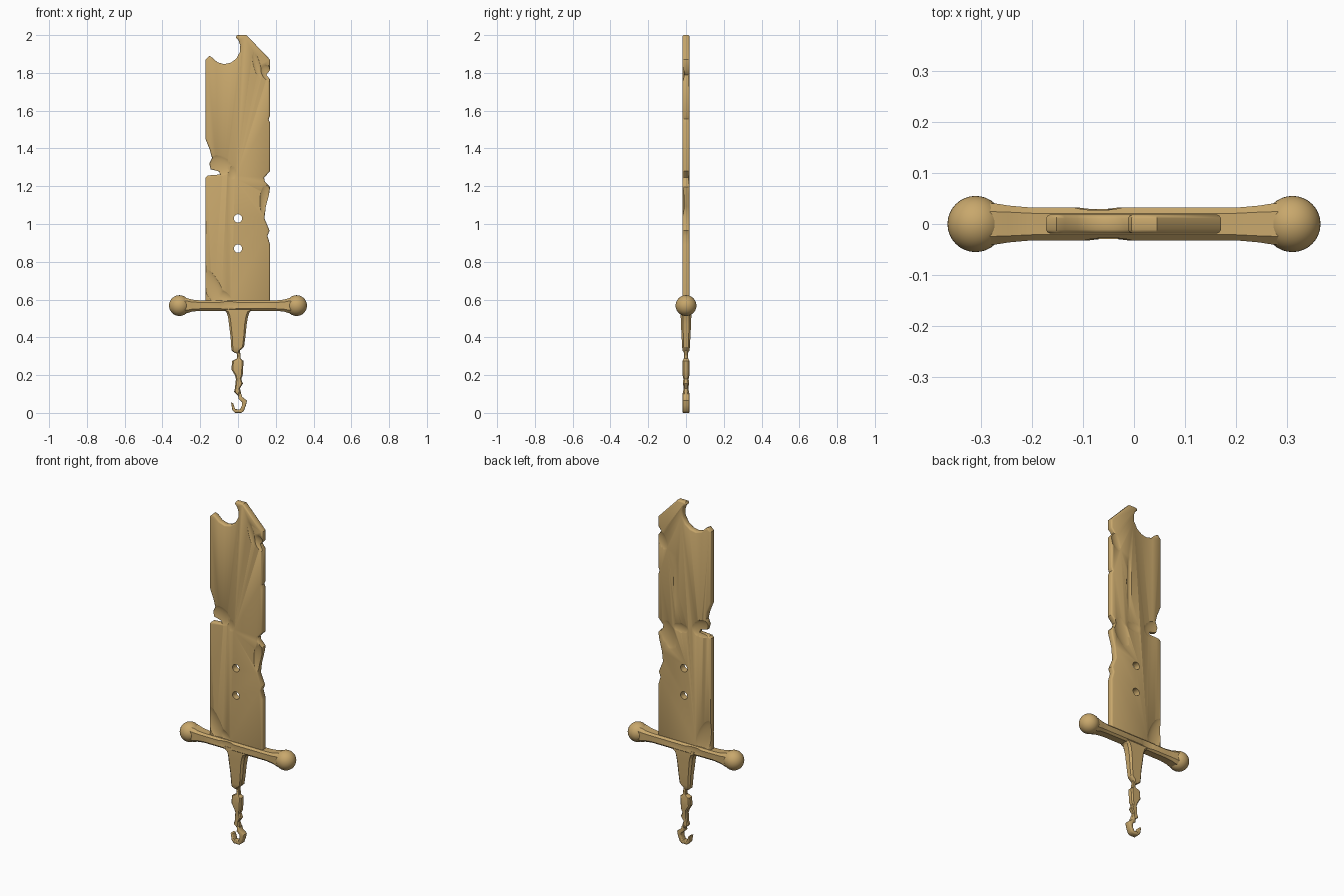
import bpy, bmesh, math
from mathutils import Vector

if "Cube" in bpy.data.objects:
    bpy.data.objects.remove(bpy.data.objects["Cube"])

metal = bpy.data.materials.new("tan_metal")
metal.diffuse_color = (0.58, 0.39, 0.15, 1)
metal.use_nodes = True
metal.node_tree.nodes["Principled BSDF"].inputs["Base Color"].default_value = metal.diffuse_color


def make_object(name, bm):
    bmesh.ops.recalc_face_normals(bm, faces=bm.faces[:])
    mesh = bpy.data.meshes.new(name)
    bm.to_mesh(mesh)
    bm.free()
    obj = bpy.data.objects.new(name, mesh)
    bpy.context.collection.objects.link(obj)
    mesh.materials.append(metal)
    return obj


def skin(bm, rings):
    """Bridge equal-length vertex rings and cap both ends."""
    rings = [[bm.verts.new(p) for p in r] for r in rings]
    n = len(rings[0])
    for a, b in zip(rings, rings[1:]):
        for i in range(n):
            j = (i + 1) % n
            bm.faces.new((a[i], a[j], b[j], b[i]))
    bm.faces.new(rings[0])
    bm.faces.new(rings[-1])


def slab(name, outline, t, edge):
    """Extrude an x-z outline through y with rounded rims."""
    pts = [Vector(p) for p in outline]
    n = len(pts)
    area = sum(pts[i].x * pts[(i + 1) % n].y - pts[(i + 1) % n].x * pts[i].y for i in range(n))
    if area < 0:
        pts.reverse()
    normals = []
    for i in range(n):
        d1 = (pts[i] - pts[i - 1]).normalized()
        d2 = (pts[(i + 1) % n] - pts[i]).normalized()
        n1, n2 = Vector((-d1.y, d1.x)), Vector((-d2.y, d2.x))
        normals.append((n1 + n2) / max(1 + n1.dot(n2), 0.6))
    steps = [(t, edge), (t - edge * 0.35, edge * 0.35), (t - edge, 0)]
    levels = [(-y, k) for y, k in steps] + list(reversed(steps))
    bm = bmesh.new()
    skin(bm, [[(p.x + m.x * k, y, p.y + m.y * k) for p, m in zip(pts, normals)] for y, k in levels])
    return make_object(name, bm)


def loft(name, sections, along="z"):
    """Chamfered rectangular sections: (position, centre, half width, half depth)."""
    rings = []
    for pos, c, w, d in sections:
        k = 0.4 * min(w, d)
        ring = [(w, k - d), (w, d - k), (w - k, d), (k - w, d),
                (-w, d - k), (-w, k - d), (k - w, -d), (w - k, -d)]
        rings.append([(c + u, v, pos) if along == "z" else (pos, v, c + u) for u, v in ring])
    bm = bmesh.new()
    skin(bm, rings)
    return make_object(name, bm)


def cut(obj, cutter):
    cutter.hide_render = True
    mod = obj.modifiers.new("cut", 'BOOLEAN')
    mod.operation = 'DIFFERENCE'
    mod.solver = 'EXACT'
    mod.object = cutter
    bpy.context.view_layer.objects.active = obj
    bpy.ops.object.modifier_apply(modifier=mod.name)
    bpy.data.objects.remove(cutter, do_unlink=True)


def ellipsoid(name, loc, scale, tilt=0, u=20, v=12):
    bm = bmesh.new()
    bmesh.ops.create_uvsphere(bm, u_segments=u, v_segments=v, radius=1)
    obj = make_object(name, bm)
    obj.location, obj.scale = loc, scale
    obj.rotation_euler = (0, math.radians(tilt), 0)
    return obj


# Blade with chipped edges and a round bite at the top
blade = slab("blade", [
    (-.172, .58), (-.172, 1.245), (-.16, 1.257), (-.095, 1.262), (-.10, 1.278),
    (-.145, 1.29), (-.152, 1.32), (-.138, 1.35), (-.15, 1.395), (-.172, 1.45),
    (-.172, 1.87), (-.152, 1.89), (-.135, 1.88), (-.11, 1.857), (-.075, 1.846),
    (-.04, 1.853), (-.01, 1.874), (.01, 1.91), (.012, 1.945), (.003, 1.972),
    (-.012, 1.987), (-.005, 2.0), (.045, 2.0), (.17, 1.87), (.17, 1.815),
    (.15, 1.79), (.17, 1.765), (.17, 1.575), (.162, 1.555), (.17, 1.535),
    (.17, 1.28), (.138, 1.245), (.142, 1.225), (.17, 1.195), (.165, 1.16),
    (.147, 1.09), (.14, 1.03), (.167, .965), (.156, .937), (.17, .89), (.17, .58),
], .019, .008)

# Two round holes
for z in (.87, 1.03):
    bm = bmesh.new()
    bmesh.ops.create_cone(bm, cap_ends=True, segments=20, radius1=.022, radius2=.022, depth=.2)
    hole = make_object("hole_cutter", bm)
    hole.location = (0, 0, z)
    hole.rotation_euler = (math.pi / 2, 0, 0)
    cut(blade, hole)

# Worn scoops and grooves: x, side, z, half width, half height, depth, tilt
for x, side, z, w, h, depth, tilt in [
    (-.14, -1, .67, .045, .12, .010, -30), (-.09, -1, .62, .07, .035, .007, 25),
    (-.10, -1, 1.31, .065, .055, .010, 20), (-.03, -1, 1.27, .03, .05, .005, 0),
    (.15, -1, 1.12, .035, .09, .010, 0), (.10, -1, 1.84, .022, .09, .006, -15),
    (.155, -1, 1.80, .03, .05, .010, -30),
    (-.14, 1, .67, .05, .11, .010, -25), (-.12, 1, 1.29, .07, .05, .011, 20),
    (.10, 1, 1.20, .05, .09, .009, 20), (.02, 1, 1.26, .06, .035, .006, 0),
    (.05, 1, 1.52, .022, .23, .005, 0), (.14, 1, 1.74, .035, .06, .008, 20),
]:
    r = .02
    cut(blade, ellipsoid("dent_cutter", (x, side * (.019 + r - depth), z), (w * 1.15, r, h * 1.15), tilt))

# Crossguard flaring into ball ends
half = [(.31, .042, .042), (.27, .04, .04), (.245, .032, .036), (.20, .0275, .032)]
guard = loft("crossguard",
             [(-x, .568, w, d) for x, w, d in half] + [(x, .568, w, d) for x, w, d in reversed(half)], "x")
for x, y in ((-.07, .046), (-.05, -.046)):
    cut(guard, ellipsoid("dent_cutter", (x, y, .575), (.07, .02, .05)))
balls = [ellipsoid("guard_ball", (s * .31, 0, .568), (.055,) * 3, u=32, v=20) for s in (-1, 1)]

# Tapered grip
grip = loft("grip", [
    (.56, 0, .085, .029), (.545, 0, .078, .029), (.535, 0, .062, .029), (.51, 0, .053, .028),
    (.47, -.001, .047, .027), (.40, 0, .039, .023), (.35, -.002, .034, .021),
    (.33, -.012, .022, .018), (.318, -.006, .012, .010)])

# Eroded tang below the grip
tang = loft("broken_tang", [
    (.33, -.002, .012, .010), (.305, .005, .009, .010), (.288, .004, .010, .012),
    (.275, -.001, .030, .018), (.23, -.004, .031, .018), (.20, .004, .021, .018),
    (.18, .003, .014, .014), (.155, .006, .020, .016), (.13, -.003, .013, .012),
    (.112, -.003, .018, .016), (.098, .005, .012, .012), (.088, .009, .008, .009)])

# Broken ring forming a hook at the end
hook = slab("hook", [
    (.003, .11), (.018, .10), (.022, .085), (.047, .065), (.042, .04), (.031, .01),
    (.018, 0), (-.016, 0), (-.03, .015), (-.037, .056), (-.026, .052), (-.015, .02),
    (.011, .018), (.021, .04), (.021, .058), (.002, .074)], .018, .004)

# Smooth shading with sharp edges kept
for obj in [blade, guard, grip, tang, hook] + balls:
    bpy.ops.object.select_all(action='DESELECT')
    obj.select_set(True)
    bpy.context.view_layer.objects.active = obj
    bpy.ops.object.shade_smooth_by_angle(angle=math.radians(35))
